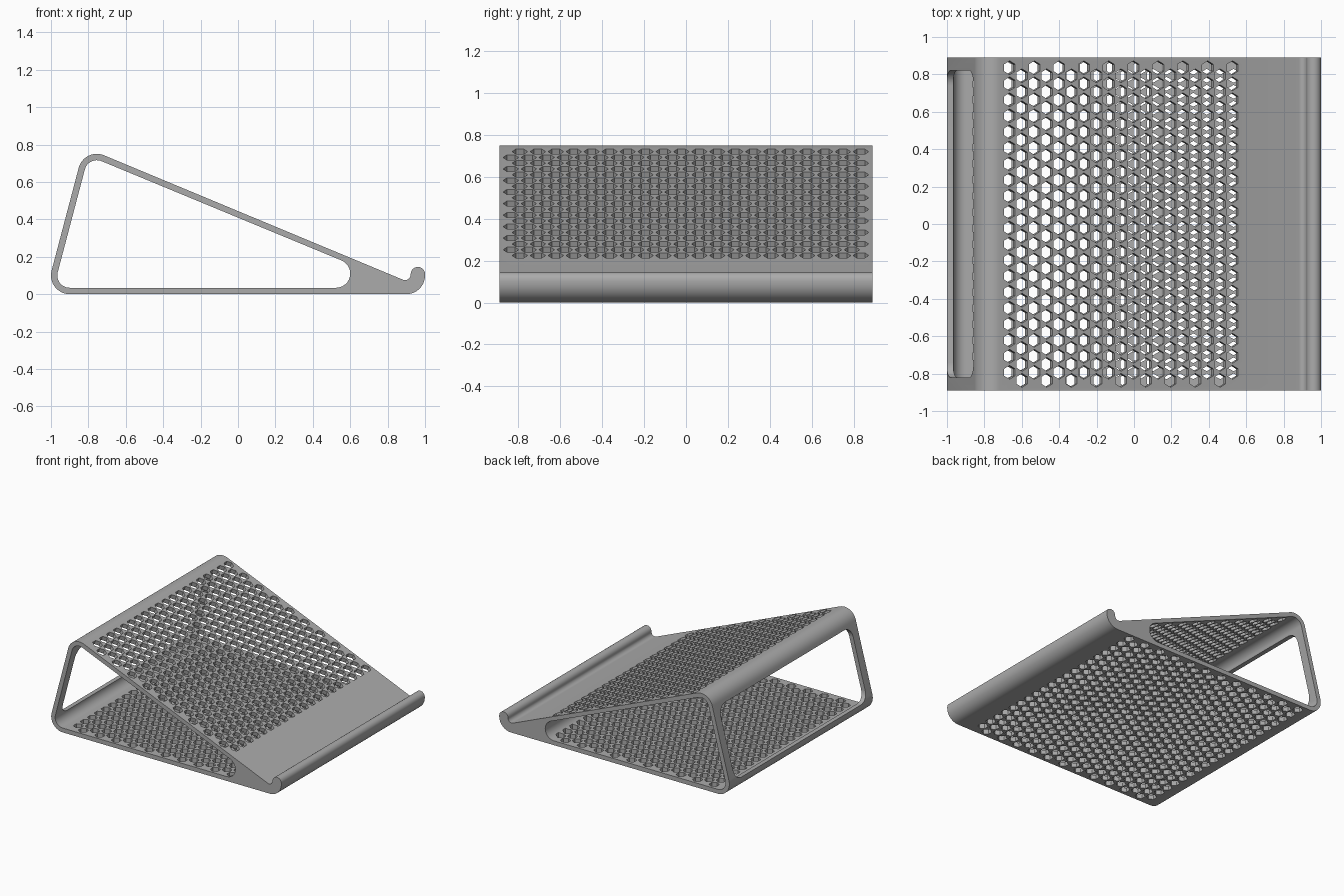
import bpy, bmesh
from math import sin, cos, radians, pi
from mathutils import Matrix, Vector

old = bpy.data.objects.get("Cube")
if old:
    bpy.data.objects.remove(old)

grey = bpy.data.materials.new("mid_grey")
grey.use_nodes = True
grey.diffuse_color = (0.41, 0.41, 0.41, 1)
grey.node_tree.nodes["Principled BSDF"].inputs["Base Color"].default_value = (0.41, 0.41, 0.41, 1)

HALF_DEPTH = 0.89
WALL = 0.034
SLOPE = radians(22.5)


def arc(cx, cz, r, a0, a1, n=12):
    """Points on an arc, angles in degrees."""
    angles = [radians(a0 + (a1 - a0) * i / n) for i in range(n + 1)]
    return [(cx + r * cos(a), cz + r * sin(a)) for a in angles]


def add_prism(bm, points, matrix, low, high):
    """Closed prism: 2D points in local xy, extruded along local z."""
    rings = [[bm.verts.new(matrix @ Vector((u, v, h))) for u, v in points] for h in (low, high)]
    faces = [bm.faces.new(rings[0][::-1]), bm.faces.new(rings[1])]
    n = len(points)
    for i in range(n):
        j = (i + 1) % n
        faces.append(bm.faces.new((rings[0][i], rings[0][j], rings[1][j], rings[1][i])))
    bmesh.ops.recalc_face_normals(bm, faces=faces)


def finish(bm, name):
    mesh = bpy.data.meshes.new(name)
    bm.to_mesh(mesh)
    bm.free()
    mesh.materials.append(grey)
    obj = bpy.data.objects.new(name, mesh)
    bpy.context.collection.objects.link(obj)
    return obj


def prism(name, points, matrix, low, high):
    bm = bmesh.new()
    add_prism(bm, points, matrix, low, high)
    return finish(bm, name)


def hex_grid(name, columns, pitch, frame, low, high):
    """Staggered grid of hexagonal pins, points facing front and back."""
    bm = bmesh.new()
    hexagon = [(0.037 * cos(pi / 6 + k * pi / 3), 0.037 * sin(pi / 6 + k * pi / 3)) for k in range(6)]
    for c in range(columns):
        start = -0.793 if c % 2 == 0 else -0.836
        for r in range(20):
            place = frame @ Matrix.Translation((c * pitch, start + r * 0.0857, 0))
            add_prism(bm, hexagon, place, low, high)
    return finish(bm, name)


def cut(target, cutter):
    cutter.hide_render = True
    mod = target.modifiers.new("cut", 'BOOLEAN')
    mod.operation = 'DIFFERENCE'
    mod.solver = 'MANIFOLD'
    mod.object = cutter
    bpy.context.view_layer.objects.active = target
    bpy.ops.object.modifier_apply(modifier=mod.name)
    bpy.data.objects.remove(cutter)


# Side profile stands in the xz plane, extruded along y
side = Matrix.Rotation(pi / 2, 4, 'X')

# Outer body with rounded corners and the front lip hook
outer = (arc(-0.9, 0.1, 0.1, 270, 165)
         + arc(-0.755, 0.65, 0.1, 165, 67.5)
         + arc(0.893, 0.105, 0.03, 247.5, 360)
         + arc(0.9615, 0.107, 0.0385, 180, 0)
         + arc(0.9, 0.1, 0.1, 0, -90))
stand = prism("tablet_stand", outer, side, -HALF_DEPTH, HALF_DEPTH)

# Hollow between ramp, back leg and floor
inner = (arc(-0.9, 0.1, 0.1 - WALL, 270, 165)
         + arc(-0.755, 0.65, 0.1 - WALL, 165, 67.5)
         + arc(0.524, 0.11, 0.076, 67.5, -90))
cut(stand, prism("hollow_cutter", inner, side, -1, 1))

# Rounded window through the back leg
window = []
for cy, cz, a in ((0.74, 0.57, 0), (-0.74, 0.57, 90), (-0.74, 0.18, 180), (0.74, 0.18, 270)):
    window += arc(cy, cz, 0.08, a, a + 90, 8)
yz = Matrix(((0, 0, 1, 0), (1, 0, 0, 0), (0, 1, 0, 0), (0, 0, 0, 1)))
cut(stand, prism("window_cutter", window, yz, -1.1, -0.8))

# Perforated ramp, holes square to its surface
ramp_frame = Matrix.Translation((-0.665, 0, 0.72)) @ Matrix.Rotation(SLOPE, 4, 'Y')
cut(stand, hex_grid("ramp_hole_cutter", 19, 0.0717, ramp_frame, -0.05, 0.03))

# Perforated floor, blind under the solid front
floor_frame = Matrix.Translation((-0.83, 0, 0))
cut(stand, hex_grid("floor_hole_cutter", 23, 0.0717, floor_frame, -0.03, 0.05))

# Smooth rounded corners, crisp edges
bpy.ops.object.select_all(action='DESELECT')
stand.select_set(True)
bpy.context.view_layer.objects.active = stand
bpy.ops.object.shade_smooth_by_angle(angle=radians(25))
